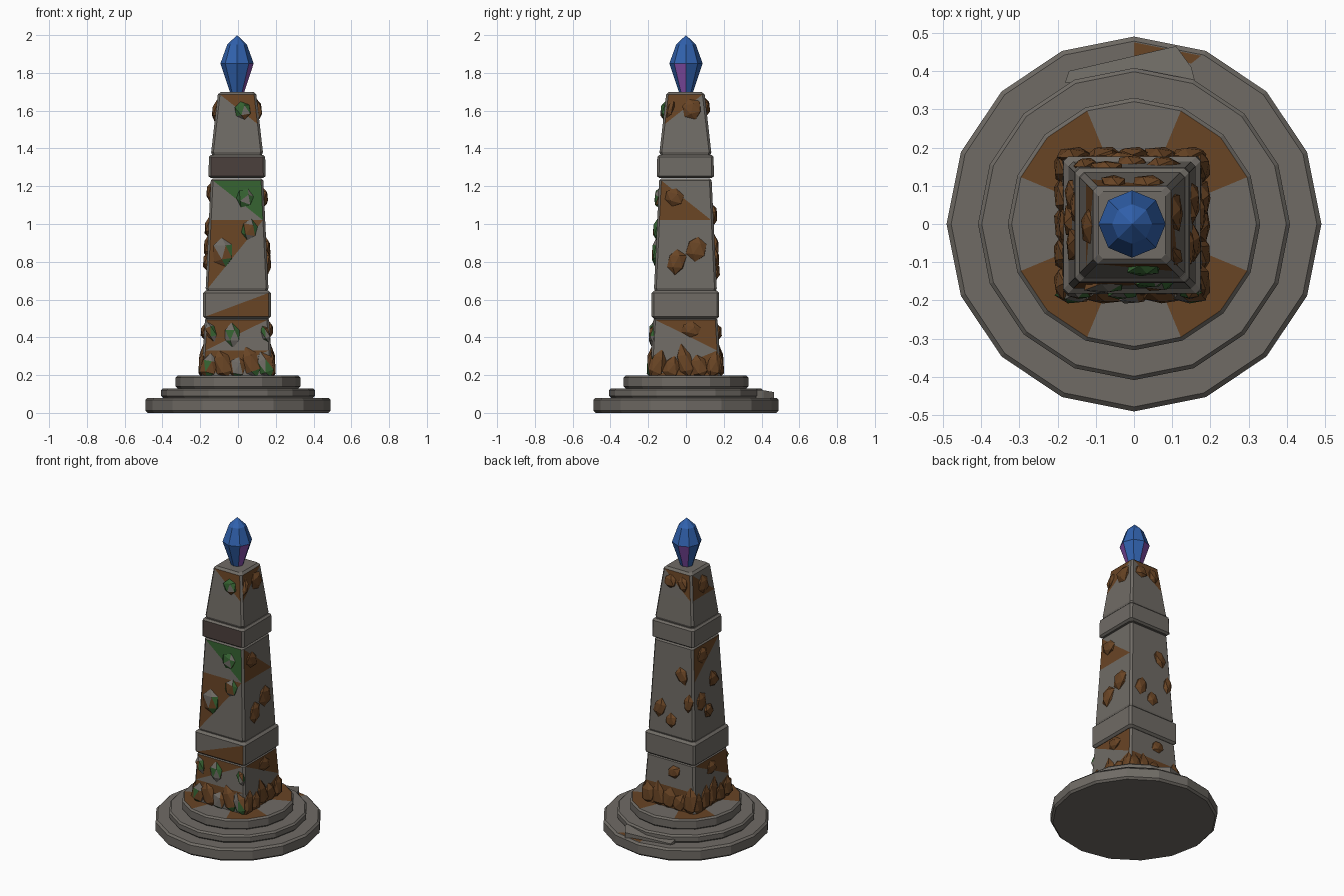
import bpy, bmesh, math, random
from mathutils import Vector, Matrix

if "Cube" in bpy.data.objects:
    bpy.data.objects.remove(bpy.data.objects["Cube"])

random.seed(4)
OX, OY = -0.005, -0.003


def material(name, rgb):
    m = bpy.data.materials.new(name)
    m.diffuse_color = (*rgb, 1)
    m.use_nodes = True
    m.node_tree.nodes["Principled BSDF"].inputs["Base Color"].default_value = m.diffuse_color
    return m


STONE, BROWN, GREEN, DARK, BLUE, PURPLE = range(6)
MATS = [material("stone", (0.16, 0.147, 0.13)), material("earth", (0.14, 0.058, 0.018)),
        material("moss", (0.035, 0.12, 0.03)), material("dark_stone", (0.07, 0.05, 0.045)),
        material("crystal_blue", (0.03, 0.12, 0.42)), material("crystal_purple", (0.24, 0.08, 0.42))]


def finish(name, bm):
    bmesh.ops.recalc_face_normals(bm, faces=bm.faces)
    me = bpy.data.meshes.new(name)
    bm.to_mesh(me)
    bm.free()
    for m in MATS:
        me.materials.append(m)
    ob = bpy.data.objects.new(name, me)
    bpy.context.collection.objects.link(ob)
    return ob


def lathe(name, profile, sides, paint, x=0, y=0):
    """Stack of polygon rings (r, z); r = 0 makes an apex. paint(band, side) -> material."""
    bm = bmesh.new()
    rings = []
    for r, z in profile:
        if r == 0:
            rings.append([bm.verts.new((x, y, z))] * sides)
        else:
            rings.append([bm.verts.new((x + r * math.cos(2 * math.pi * i / sides),
                                        y + r * math.sin(2 * math.pi * i / sides), z)) for i in range(sides)])
    for b in range(len(rings) - 1):
        for i in range(sides):
            j = (i + 1) % sides
            quad = [rings[b][i], rings[b][j], rings[b + 1][j], rings[b + 1][i]]
            f = bm.faces.new(list(dict.fromkeys(quad)))
            f.material_index = paint(b, i)
    return finish(name, bm)


def square_loft(name, rows, patches=None, c=0.012):
    """Chamfered square tower from (z, half_width) rows.
    patches {(side, band): (diagonal, first colour, second colour)}; sides: front, right, back, left."""
    patches = patches or {}
    bm = bmesh.new()
    rings = []
    for z, h in rows:
        ring = []
        for k in range(4):
            rot = Matrix.Rotation(k * math.pi / 2, 3, 'Z')
            for u in (-(h - c), h - c):
                ring.append(bm.verts.new(rot @ Vector((u, -h, z)) + Vector((OX, OY, 0))))
        rings.append(ring)
    for b in range(len(rings) - 1):
        for i in range(8):
            j = (i + 1) % 8
            bl, br, tr, tl = rings[b][i], rings[b][j], rings[b + 1][j], rings[b + 1][i]
            d, m1, m2 = patches.get((i // 2, b), ('/', STONE, STONE)) if i % 2 == 0 else ('/', STONE, STONE)
            tris = [(bl, br, tr), (bl, tr, tl)] if d == '/' else [(bl, br, tl), (br, tr, tl)]
            for t, m in zip(tris, (m1, m2)):
                bm.faces.new(t).material_index = m
    bm.faces.new(rings[0])
    bm.faces.new(rings[-1])
    return finish(name, bm)


def shaft_half(z):
    pts = [(0.19, 0.185), (0.50, 0.168), (0.66, 0.166), (1.24, 0.138), (1.37, 0.137), (1.70, 0.1)]
    for (z0, h0), (z1, h1) in zip(pts, pts[1:]):
        if z <= z1:
            return h0 + (h1 - h0) * (z - z0) / (z1 - z0)
    return 0.1


def lump(bm, side, u, z, w, h, depth, tints, floor=None):
    """Flattened faceted boulder stuck on one side of the shaft."""
    rot = Matrix.Rotation(side * math.pi / 2, 3, 'Z')
    tilt = Matrix.Rotation(random.uniform(-0.4, 0.4), 3, 'Y')
    verts = bmesh.ops.create_icosphere(bm, subdivisions=1, radius=1)['verts']
    for v in verts:
        p = v.co * random.uniform(0.85, 1.12)
        p = tilt @ Vector((p.x * w, max(-0.75, min(0.75, p.y)) * depth, p.z * h))
        p += Vector((u, -shaft_half(z + p.z), z))
        if floor is not None:
            p.z = max(p.z, floor)
        v.co = rot @ p + Vector((OX, OY, 0))
    for f in {f for v in verts for f in v.link_faces}:
        f.material_index = random.choice(tints)


# Three stepped discs
def step(name, r, z0, z1, c, paint):
    lathe(name, [(0, z0), (r - c, z0), (r, z0 + c), (r, z1 - c), (r - c, z1), (0, z1)], 16, paint)


step("base_step_lower", 0.49, 0.0, 0.08, 0.012, lambda b, i: STONE)
step("base_step_middle", 0.408, 0.08, 0.13, 0.01, lambda b, i: STONE)
step("base_step_upper", 0.33, 0.13, 0.197, 0.01,
     lambda b, i: BROWN if b == 4 and i % 4 in (1, 2) else STONE)

# Broken slab lying on the back of the lower step
bm = bmesh.new()
low = [bm.verts.new(p) for p in ((-0.18, 0.37, 0.075), (0.16, 0.37, 0.075), (0.15, 0.41, 0.075),
                                 (0.11, 0.465, 0.075), (-0.17, 0.40, 0.075))]
top = [bm.verts.new(v.co + Vector((0, 0, dz))) for v, dz in zip(low, (0.03, 0.045, 0.045, 0.035, 0.012))]
bm.faces.new(low)
bm.faces.new(top)
for i in range(5):
    bm.faces.new((low[i], low[(i + 1) % 5], top[(i + 1) % 5], top[i]))
finish("broken_slab", bm)
bm = bmesh.new()
bm.faces.new([bm.verts.new(p) for p in ((0.0, 0.475, 0.082), (0.175, 0.44, 0.082), (0.15, 0.42, 0.082),
                                        (0.0, 0.43, 0.082))]).material_index = BROWN
finish("earth_patch", bm)

# Shaft sections and collars
square_loft("shaft_lower", [(0.19, 0.186), (0.33, 0.18), (0.492, 0.17), (0.503, 0.158)], {
    (0, 0): ('/', STONE, BROWN), (0, 1): ('/', STONE, BROWN), (1, 1): ('\\', STONE, BROWN),
    (1, 0): ('/', BROWN, STONE), (2, 0): ('/', BROWN, BROWN), (3, 1): ('\\', STONE, BROWN),
    (3, 0): ('/', BROWN, STONE)})
square_loft("collar_lower", [(0.498, 0.165), (0.51, 0.179), (0.635, 0.179), (0.648, 0.165)],
            {(0, 1): ('/', BROWN, STONE)})
square_loft("shaft_middle", [(0.64, 0.158), (0.66, 0.166), (1.02, 0.149), (1.23, 0.139), (1.24, 0.13)], {
    (0, 1): ('/', STONE, BROWN), (0, 2): ('\\', STONE, GREEN),
    (1, 2): ('\\', BROWN, STONE), (3, 2): ('/', STONE, BROWN)})
square_loft("collar_upper", [(1.243, 0.138), (1.253, 0.151), (1.355, 0.149), (1.366, 0.138)],
            {(0, 1): ('/', DARK, DARK)})
square_loft("shaft_upper", [(1.36, 0.13), (1.38, 0.137), (1.53, 0.12), (1.685, 0.102), (1.698, 0.088)], {
    (0, 2): ('\\', STONE, BROWN), (1, 2): ('/', STONE, BROWN),
    (2, 2): ('\\', STONE, BROWN), (3, 2): ('\\', BROWN, STONE)})

# Mossy and earthy lumps on the shaft: (side, u, z, half width, half height)
spots = [(0, .03, 1.60, .05, .055), (0, .04, 1.14, .052, .052), (0, .065, .97, .05, .06),
         (0, -.07, .85, .062, .09), (0, -.025, .41, .048, .065), (0, -.14, .43, .03, .055),
         (0, .15, .42, .025, .05),
         (1, .035, 1.61, .055, .06), (1, -.06, 1.14, .058, .05), (1, .06, .87, .058, .068),
         (1, -.05, .80, .055, .075), (1, .03, .44, .055, .042), (1, -.08, 1.61, .02, .05),
         (2, .07, 1.05, .045, .06), (2, -.08, .81, .045, .065), (2, .12, .88, .035, .06),
         (2, 0, .75, .045, .045), (2, .05, 1.62, .035, .05), (2, -.04, 1.62, .045, .045),
         (2, .03, .43, .05, .045),
         (3, -.05, 1.17, .05, .055), (3, .05, .98, .045, .055), (3, -.08, .88, .05, .07),
         (3, -.01, .80, .045, .05), (3, 0, 1.60, .05, .055), (3, .0, .43, .05, .045)]
bm = bmesh.new()
for s, u, z, w, h in spots:
    lump(bm, s, u, z, w, h, 0.026, [BROWN, GREEN, GREEN, STONE] if s == 0 else [BROWN])
finish("shaft_lumps", bm)

# Rubble ring round the foot of the shaft
bm = bmesh.new()
for s in range(4):
    for i, h in enumerate(random.sample([.09, .065, .075, .10, .08], 5)):
        tints = [BROWN, GREEN, BROWN, STONE] if s == 0 else [BROWN]
        lump(bm, s, -0.15 + 0.075 * i, 0.19 + 0.75 * h, .048, h, 0.028, tints, 0.19)
finish("foot_rubble", bm)

# Eight-sided crystal on the summit
lathe("crystal", [(0, 1.68), (0.035, 1.69), (0.088, 1.85), (0.052, 1.95), (0, 2.0)], 8,
      lambda b, i: PURPLE if b == 1 and i in (2, 7) else BLUE, OX, 0)
